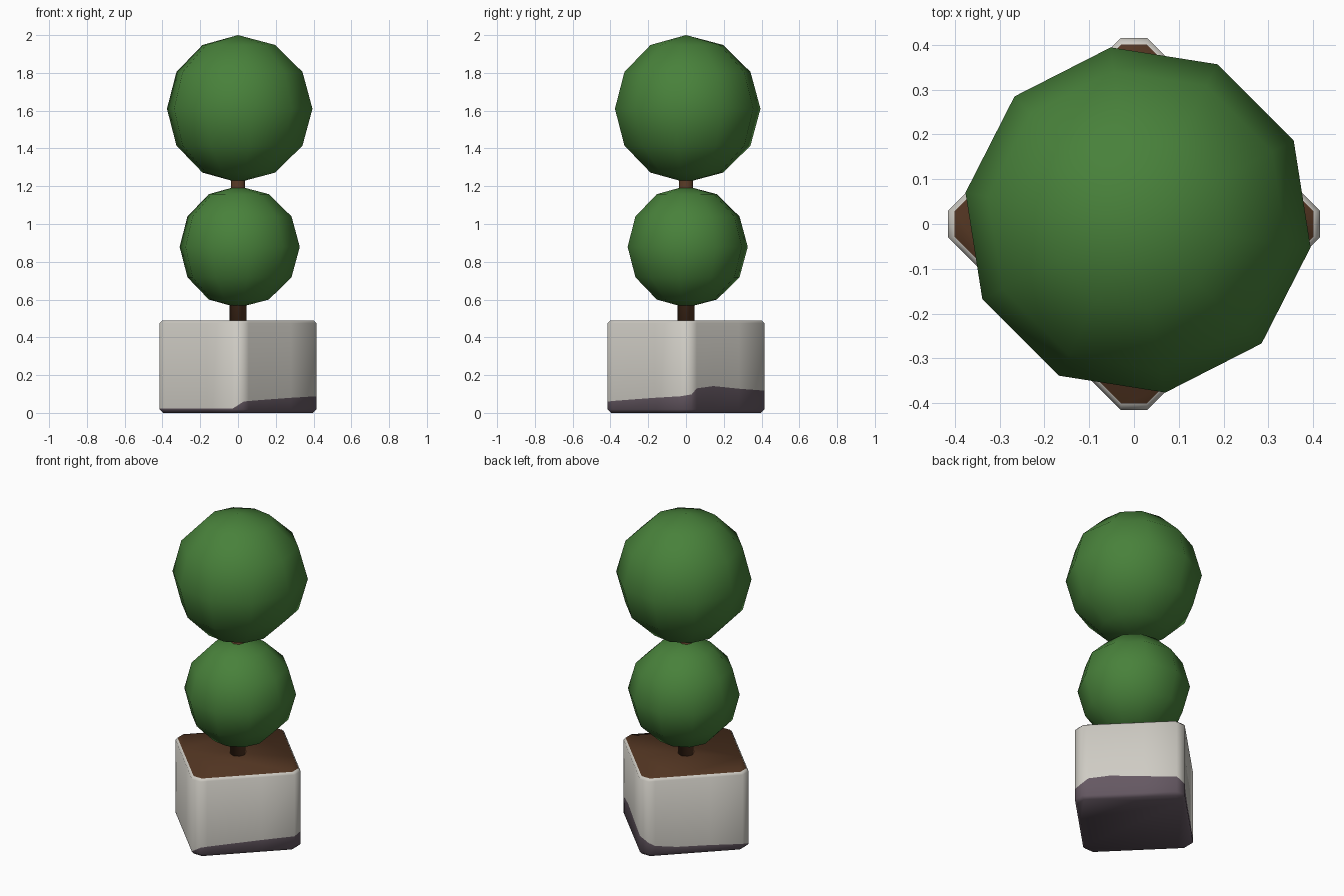
import bpy, bmesh, math
from mathutils import Matrix

if "Cube" in bpy.data.objects:
    bpy.data.objects.remove(bpy.data.objects["Cube"])


def material(name, rgb):
    m = bpy.data.materials.new(name)
    m.diffuse_color = (*rgb, 1)
    m.use_nodes = True
    m.node_tree.nodes["Principled BSDF"].inputs["Base Color"].default_value = m.diffuse_color
    return m


LEAF = material("leaf green", (0.065, 0.22, 0.043))
BARK = material("brown bark and soil", (0.085, 0.036, 0.016))
STONE = material("pale stone", (0.62, 0.60, 0.55))
STAIN = material("dark base", (0.13, 0.098, 0.123))


def finish(bm, name, mats):
    bmesh.ops.recalc_face_normals(bm, faces=bm.faces)
    for f in bm.faces:
        f.smooth = True
    me = bpy.data.meshes.new(name)
    bm.to_mesh(me)
    bm.free()
    for m in mats:
        me.materials.append(m)
    ob = bpy.data.objects.new(name, me)
    bpy.context.collection.objects.link(ob)
    return ob


# Planter: square turned 45 degrees, chamfered corners, uneven dark band at the base
COLUMNS = (0, 0.07, 0.3, 0.65, 1)
BAND = (
    (0.060, 0.063, 0.070, 0.080, 0.088),   # front to right corner
    (0.098, 0.130, 0.142, 0.128, 0.118),   # right to back corner
    (0.090, 0.068, 0.052, 0.048, 0.040),   # back to left corner
    (0.022, 0.022, 0.022, 0.022, 0.022),   # left to front corner
)
outline = []
for k in range(4):
    ca, sa = round(math.cos(k * math.pi / 2)), round(math.sin(k * math.pi / 2))
    for t, h in zip(COLUMNS, BAND[k]):
        x, y = 0.03 + 0.385 * t, -0.415 + 0.385 * t
        outline.append((x * ca - y * sa, x * sa + y * ca, h))

bm = bmesh.new()
# (scale, height) of each ring; None means the band height
rings = []
for s, z in ((0.955, 0), (1, 0.018), (1, None), (1, 0.475), (0.965, 0.49)):
    rings.append([bm.verts.new((x * s, y * s, h if z is None else z)) for x, y, h in outline])
n = len(outline)
for r in range(4):
    for i in range(n):
        j = (i + 1) % n
        f = bm.faces.new((rings[r][i], rings[r][j], rings[r + 1][j], rings[r + 1][i]))
        f.material_index = 1 if r < 2 else 0
bm.faces.new(rings[0][::-1]).material_index = 1
bm.faces.new(rings[-1]).material_index = 2       # soil
finish(bm, "planter", (STONE, STAIN, BARK))

# Trunk: tapered eight-sided stem
bm = bmesh.new()
bmesh.ops.create_cone(bm, cap_ends=True, segments=8, radius1=0.046, radius2=0.037,
                      depth=0.83, matrix=Matrix.Translation((0, 0, 0.895)))
finish(bm, "trunk", (BARK,))


# Leaf balls: faceted spheres
def leaf_ball(name, z, radius):
    bm = bmesh.new()
    bmesh.ops.create_uvsphere(bm, u_segments=10, v_segments=6, radius=radius,
                              matrix=Matrix.Rotation(math.radians(9), 4, 'Z'))
    for v in bm.verts:                            # slight lean, poles stay centred
        w = 0.009 * math.hypot(v.co.x, v.co.y) / radius
        v.co.x += w
        v.co.y += w
        v.co.z += z
    finish(bm, name, (LEAF,))


leaf_ball("lower_foliage", 0.879, 0.322)
leaf_ball("upper_foliage", 1.61, 0.39)
